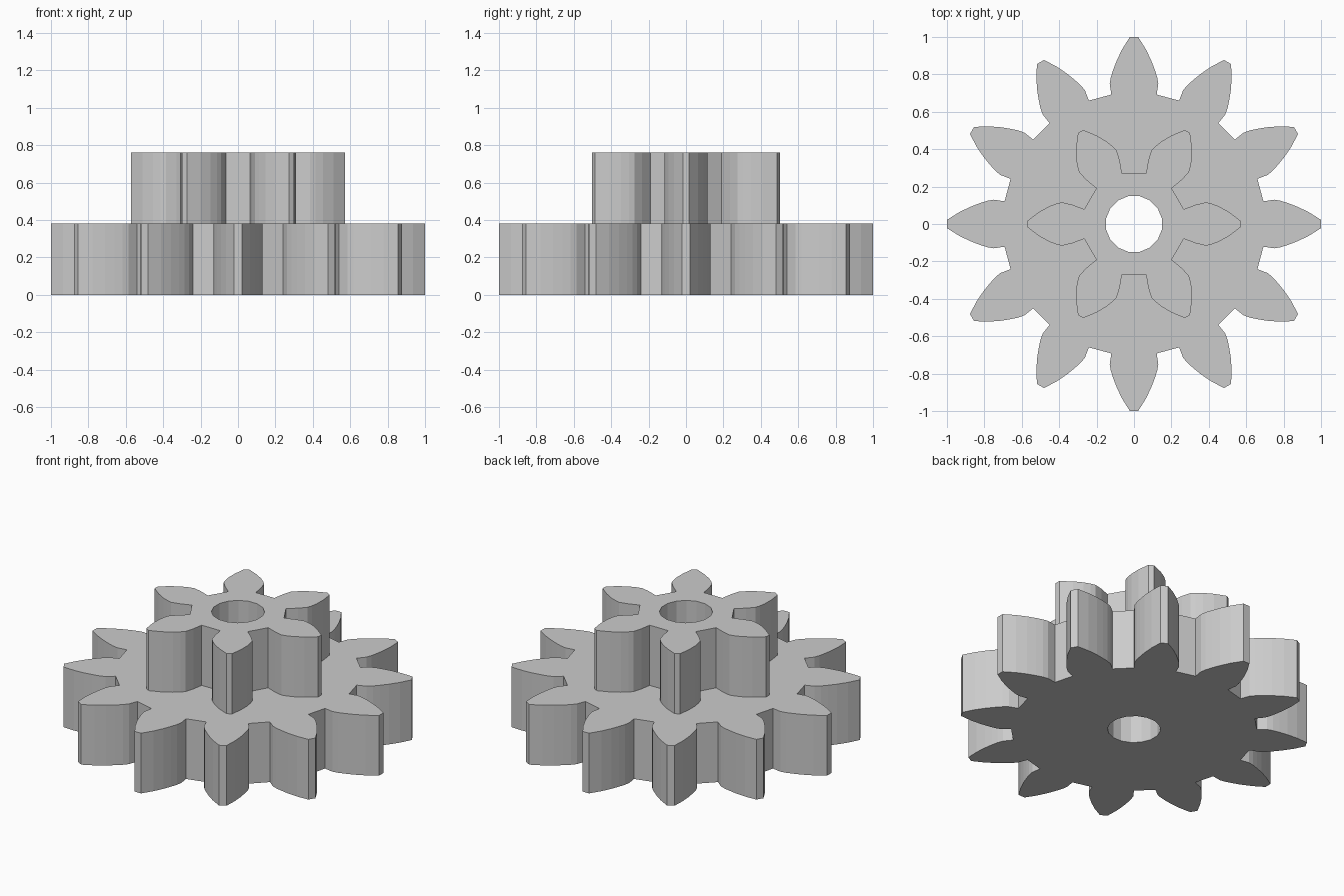
import bpy
import bmesh
from math import cos, sin, tau

cube = bpy.data.objects.get("Cube")
if cube:
    bpy.data.objects.remove(cube, do_unlink=True)

grey = bpy.data.materials.new("light grey")
grey.use_nodes = True
colour = (0.6, 0.6, 0.6, 1)
grey.diffuse_color = colour
grey.node_tree.nodes["Principled BSDF"].inputs["Base Color"].default_value = colour

BORE = 0.152
BORE_SIDES = 16
THICKNESS = 0.38


def turn(p, a):
    return (p[0] * cos(a) - p[1] * sin(a), p[0] * sin(a) + p[1] * cos(a))


def add_loop(bm, points, z):
    verts = [bm.verts.new((x, y, z)) for x, y in points]
    return [bm.edges.new((v, verts[i - 1])) for i, v in enumerate(verts)]


def make_gear(name, teeth, flank, z):
    """Flank lists (radius, half width) from tooth root to tip."""
    tooth = [(r, -w) for r, w in flank] + [(r, w) for r, w in reversed(flank)]
    outline = [turn(p, tau * k / teeth) for k in range(teeth) for p in tooth]
    bore = [turn((BORE, 0), tau * (k + 0.5) / BORE_SIDES) for k in range(BORE_SIDES)]

    bm = bmesh.new()
    edges = add_loop(bm, outline, z) + add_loop(bm, bore, z)
    bmesh.ops.triangle_fill(bm, edges=edges, use_beauty=True)
    result = bmesh.ops.extrude_face_region(bm, geom=bm.faces[:], use_keep_orig=True)
    top = [g for g in result["geom"] if isinstance(g, bmesh.types.BMVert)]
    bmesh.ops.translate(bm, verts=top, vec=(0, 0, THICKNESS))
    bmesh.ops.recalc_face_normals(bm, faces=bm.faces[:])

    mesh = bpy.data.meshes.new(name)
    bm.to_mesh(mesh)
    bm.free()
    mesh.materials.append(grey)
    obj = bpy.data.objects.new(name, mesh)
    bpy.context.collection.objects.link(obj)
    return obj


# Wide lower gear
make_gear("large_gear", 12, [
    (0.692, 0.121), (0.75, 0.13), (0.785, 0.124), (0.825, 0.111),
    (0.875, 0.092), (0.935, 0.063), (1.0, 0.022)], 0)

# Narrow upper gear
make_gear("small_gear", 6, [
    (0.266, 0.079), (0.33, 0.103), (0.385, 0.116), (0.415, 0.109),
    (0.455, 0.094), (0.51, 0.063), (0.571, 0.016)], THICKNESS)
